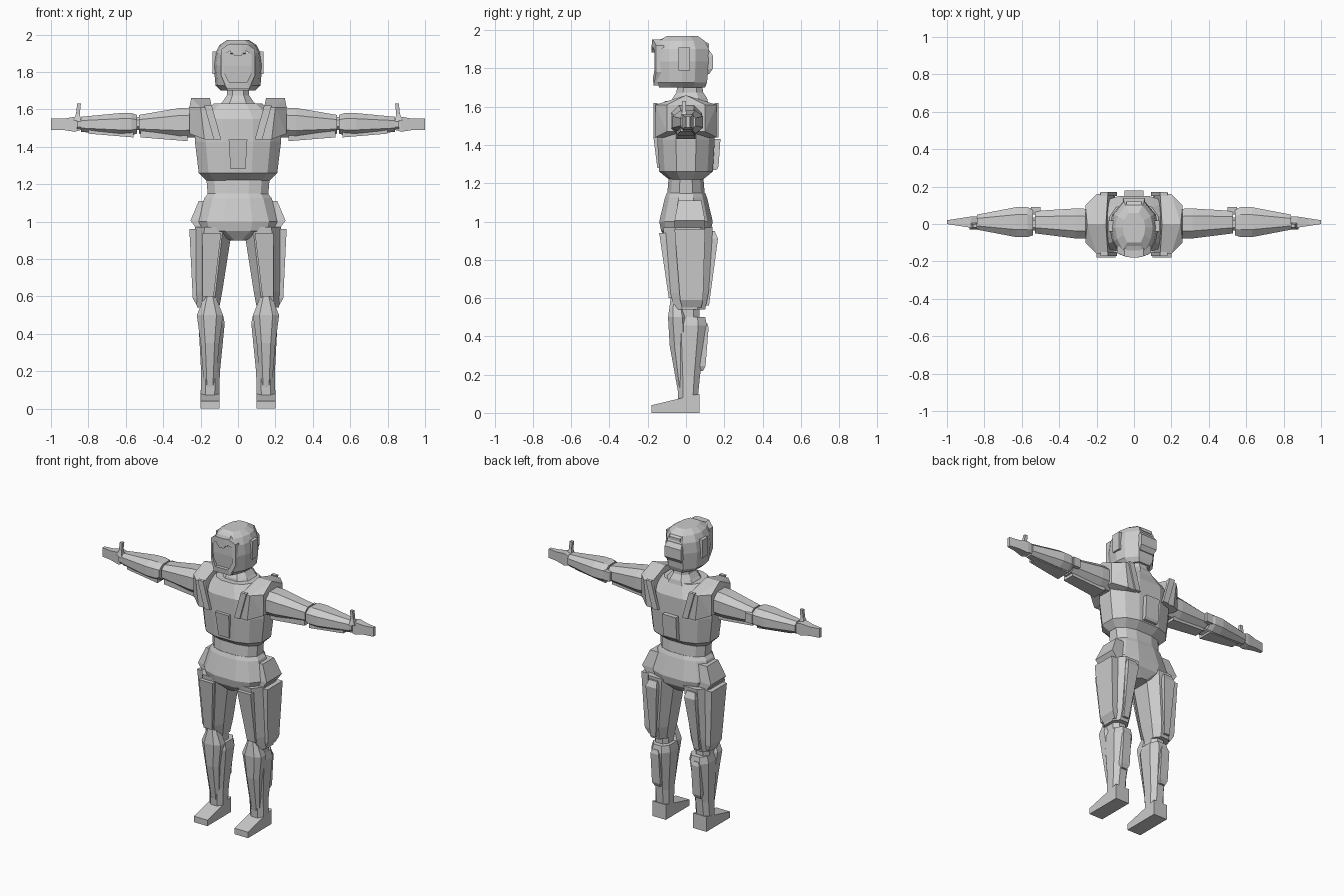
import bpy
import bmesh
from mathutils import Vector

default_cube = bpy.data.objects.get("Cube")
if default_cube:
    bpy.data.objects.remove(default_cube, do_unlink=True)

# One plain grey for the whole figure
grey = bpy.data.materials.new("plain_grey")
grey.use_nodes = True
grey.diffuse_color = (.6, .6, .6, 1)
shader = grey.node_tree.nodes["Principled BSDF"]
shader.inputs["Base Color"].default_value = grey.diffuse_color


def finish(name, bm, mirror):
    """Turn the built shape into an object, with a twin on the other side."""
    bmesh.ops.recalc_face_normals(bm, faces=bm.faces)
    mesh = bpy.data.meshes.new(name)
    bm.to_mesh(mesh)
    bm.free()
    mesh.materials.append(grey)
    part = bpy.data.objects.new(name, mesh)
    bpy.context.collection.objects.link(part)
    if mirror:
        modifier = part.modifiers.new("Mirror", 'MIRROR')
        modifier.use_mirror_merge = False


def bridge(bm, lower, upper):
    """Join two loops of corners with a band of flat faces."""
    for i in range(len(lower)):
        bm.faces.new((lower[i - 1], lower[i], upper[i], upper[i - 1]))


def both_sides(half_outline):
    return half_outline + [(-a, b) for a, b in reversed(half_outline)]


def all_quarters(quarter):
    return both_sides(quarter + [(a, -b) for a, b in reversed(quarter)])


RECTANGLE = all_quarters([(1, -1)])
OCTAGON = all_quarters([(.5, -1), (1, -.5)])
ROUNDED = all_quarters([(.35, -1), (.75, -.8), (1, -.35)])
HEAD = both_sides([(.6, -1), (.9, -.5), (1, 0), (.9, .5), (.45, 1)])


def loft(name, profile, start, end, sections, axis="z", mirror=True):
    """Sections give the share of the way to the end and two half sizes."""
    bm = bmesh.new()
    loops = []
    for share, half_width, half_depth in sections:
        centre = Vector(start).lerp(Vector(end), share)
        loop = []
        for a, b in profile:
            offset = [a * half_width, b * half_depth]
            offset.insert("xyz".index(axis), 0)
            loop.append(bm.verts.new(centre + Vector(offset)))
        loops.append(loop)
    for lower, upper in zip(loops, loops[1:]):
        bridge(bm, lower, upper)
    bm.faces.new(loops[0])
    bm.faces.new(loops[-1])
    finish(name, bm, mirror)


def plate(name, start, end, sections, axis="z", mirror=True):
    loft(name, RECTANGLE, start, end, sections, axis, mirror)


def block(name, start, end, half_width, half_depth, axis="z", mirror=True):
    size = (half_width, half_depth)
    plate(name, start, end, [(0, *size), (1, *size)], axis, mirror)


# Helmet with crest, ear plates and a box at the back
loft("helmet", HEAD, start=(0, -.02, 1.7), end=(0, -.02, 1.97), mirror=False,
     sections=[(0, .09, .12), (.1, .12, .13), (.5, .13, .14),
               (.75, .12, .14), (.9, .1, .12), (1, .06, .08)])
plate("helmet_crest", start=(0, -.17, 1.92), end=(0, .12, 1.92), axis="y", mirror=False,
      sections=[(0, .04, .02), (.3, .04, .05), (.7, .04, .05), (1, .04, .01)])
block("ear_plate", start=(.1, -.01, 1.85), end=(.135, -.01, 1.85),
      half_width=.03, half_depth=.06, axis="x")
plate("helmet_back_box", start=(0, .1, 1.77), end=(0, .1, 1.91), mirror=False,
      sections=[(0, .05, .02), (.2, .06, .04), (.7, .06, .04), (1, .05, .01)])

# Raised rim around the face, with a notch in the middle of the brow
FACE_HEIGHT = 1.83
outer_half = [(.02, 1.95), (.05, 1.95), (.09, 1.92), (.09, 1.78), (.06, 1.71)]
inner_half = []
for x, z in outer_half:
    notch = .03 if x == .02 else 0
    inner_half.append((x * .8, FACE_HEIGHT + (z - FACE_HEIGHT) * .7 - notch))
rim = bmesh.new()
rim_loops = []
for outline, depth in ((outer_half, .04), (outer_half, 0), (inner_half, 0), (inner_half, .04)):
    rim_loops.append([rim.verts.new((x, 3 * x * x - .18 + depth, z))
                      for x, z in both_sides(outline)])
for i in range(len(rim_loops)):
    bridge(rim, rim_loops[i - 1], rim_loops[i])
finish("face_rim", rim, mirror=False)

# Neck, chest and waist
loft("neck", OCTAGON, start=(0, .02, 1.6), end=(0, .02, 1.75), mirror=False,
     sections=[(0, .12, .1), (.3, .08, .09), (.5, .06, .07), (1, .06, .06)])
loft("chest", ROUNDED, start=(0, 0, 1.22), end=(0, 0, 1.63), mirror=False,
     sections=[(0, .17, .09), (.1, .21, .14), (.5, .23, .15), (.8, .23, .15), (1, .13, .11)])
plate("chest_plate", start=(0, -.13, 1.28), end=(0, -.14, 1.44), mirror=False,
      sections=[(0, .04, .02), (1, .05, .03)])
plate("back_box", start=(0, .14, 1.27), end=(0, .14, 1.43), mirror=False,
      sections=[(0, .05, .02), (.1, .05, .03), (1, .05, .04)])
loft("waist", ROUNDED, start=(0, 0, 1.12), end=(0, 0, 1.24), mirror=False,
     sections=[(0, .16, .1), (1, .17, .09)])

# Shoulder armour, a faceted cap with a strap in front and behind
cap = bmesh.new()
for x in (.15, .25):
    cap.verts.new((x, 0, 1.66))
for side, label in ((-1, "front"), (1, "back")):
    for x, z in ((.14, 1.61), (.2, 1.61), (.11, 1.44), (.18, 1.44)):
        cap.verts.new((x, .16 * side, z))
    for z in (1.61, 1.47):
        cap.verts.new((.26, .1 * side, z))
    block(label + "_shoulder_strap", start=(.11, .16 * side, 1.44), end=(.16, .16 * side, 1.62),
          half_width=.02, half_depth=.01)
bmesh.ops.convex_hull(cap, input=cap.verts)
bmesh.ops.dissolve_limit(cap, angle_limit=.03, verts=cap.verts, edges=cap.edges)
finish("shoulder_armour", cap, mirror=True)

# Hips with side plates
loft("hips", ROUNDED, start=(0, 0, .9), end=(0, 0, 1.15), mirror=False,
     sections=[(0, .05, .09), (.2, .2, .13), (.4, .22, .14), (.9, .18, .11), (1, .16, .1)])
plate("hip_plate", start=(.19, .02, .96), end=(.17, .02, 1.11),
      sections=[(0, .03, .08), (.3, .07, .08), (1, .04, .06)])

# Thighs with raised plates
loft("thigh", OCTAGON, start=(.16, .02, .54), end=(.13, .01, .97),
     sections=[(0, .06, .08), (.2, .07, .1), (1, .1, .13)])
plate("thigh_front_plate", start=(.16, -.05, .6), end=(.14, -.09, .94),
      sections=[(0, .03, .04), (1, .05, .05)])
plate("thigh_outer_plate", start=(.2, .03, .55), end=(.22, .02, .96),
      sections=[(0, .02, .05), (.1, .04, .06), (1, .04, .08)])
plate("thigh_back_plate", start=(.16, .09, .56), end=(.14, .12, .95),
      sections=[(0, .02, .03), (.9, .04, .05), (1, .03, .03)])

# Lower legs and feet
loft("knee_joint", OCTAGON, start=(.15, .01, .46), end=(.15, .01, .57),
     sections=[(0, .05, .06), (1, .05, .06)])
loft("lower_leg", OCTAGON, start=(.15, .01, .06), end=(.14, .02, .5),
     sections=[(0, .05, .05), (.3, .05, .06), (.9, .07, .09), (1, .06, .08)])
loft("shin_guard", OCTAGON, start=(.15, -.02, .1), end=(.15, -.05, .6),
     sections=[(0, .03, .02), (.5, .05, .05), (.8, .07, .05), (1, .03, .03)])
plate("calf_plate", start=(.15, .06, .22), end=(.15, .08, .47),
      sections=[(0, .02, .03), (.1, .03, .04), (.9, .03, .04), (1, .02, .03)])
plate("foot", start=(.15, -.18, .02), end=(.15, .07, .05), axis="y",
      sections=[(0, .05, .02), (1, .05, .05)])

# Arms held straight out
loft("arm_core", OCTAGON, start=(.2, 0, 1.53), end=(.86, 0, 1.52), axis="x",
     sections=[(0, .04, .04), (1, .03, .03)])
loft("upper_arm", OCTAGON, start=(.22, 0, 1.53), end=(.53, .01, 1.52), axis="x",
     sections=[(0, .08, .08), (.3, .08, .08), (1, .06, .05)])
loft("forearm", OCTAGON, start=(.54, .01, 1.52), end=(.84, .01, 1.52), axis="x",
     sections=[(0, .07, .05), (.1, .08, .06), (.3, .08, .06), (1, .04, .04)])
plate("upper_arm_lower_plate", start=(.27, 0, 1.46), end=(.52, 0, 1.47), axis="x",
      sections=[(0, .05, .03), (1, .04, .02)])
plate("forearm_lower_plate", start=(.56, 0, 1.47), end=(.8, 0, 1.49), axis="x",
      sections=[(0, .05, .02), (1, .03, .02)])
block("elbow_plate", start=(.5, .07, 1.52), end=(.55, .07, 1.52),
      half_width=.02, half_depth=.03, axis="x")

# Hands with upright thumbs
plate("hand", start=(.84, .01, 1.52), end=(1, .01, 1.52), axis="x",
      sections=[(0, .03, .03), (.2, .03, .04), (.6, .02, .03), (1, .01, .03)])
plate("thumb", start=(.86, -.01, 1.54), end=(.85, -.01, 1.63),
      sections=[(0, .02, .02), (.4, .01, .01), (1, .01, .01)])
